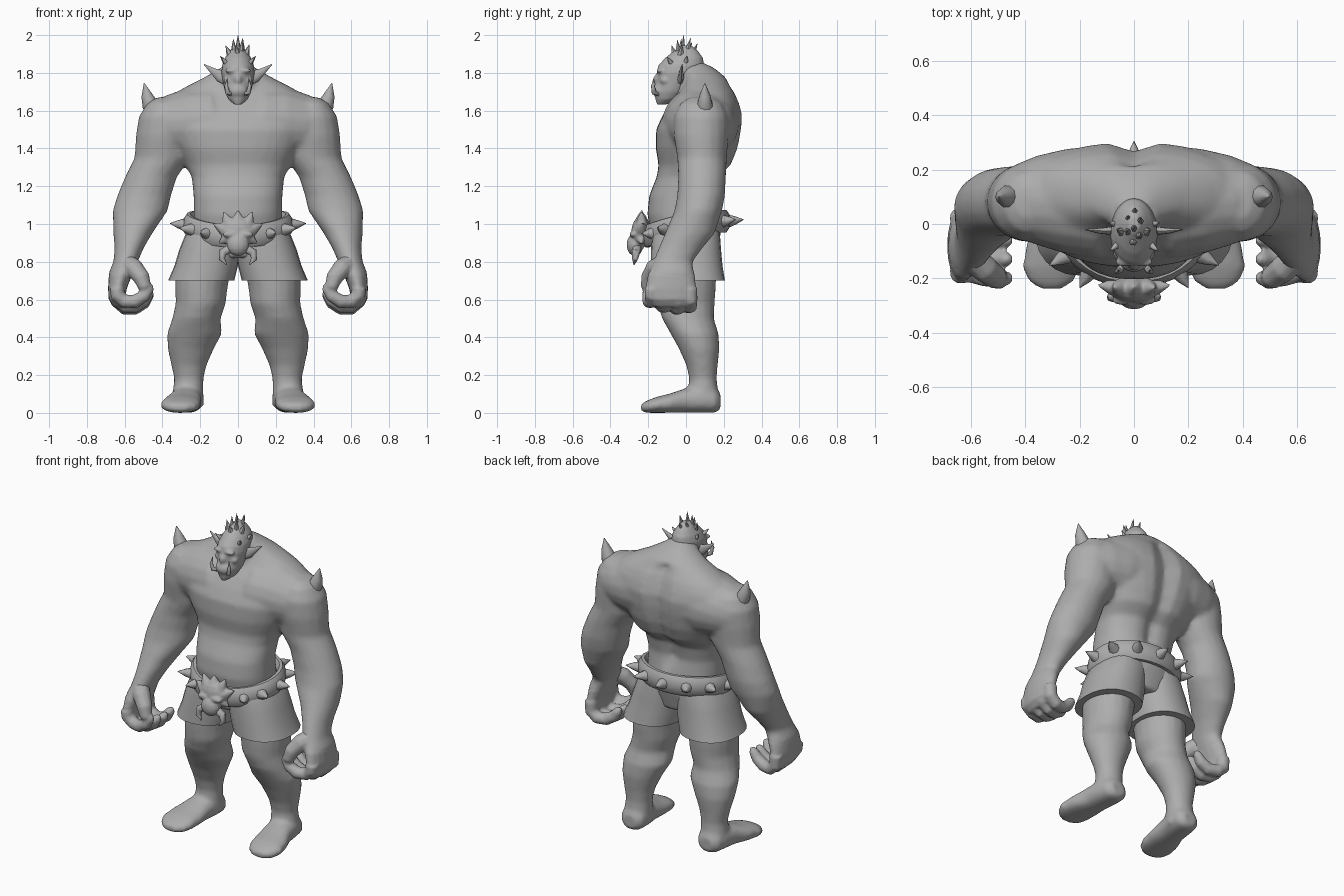
import bpy, bmesh, math
from mathutils import Vector

skin = bpy.data.materials.new("plain_grey")
skin.diffuse_color = (0.42, 0.42, 0.42, 1)


def finish(name, bm, mirror=False, angle=50):
    bmesh.ops.recalc_face_normals(bm, faces=bm.faces)
    me = bpy.data.meshes.new(name)
    bm.to_mesh(me)
    bm.free()
    me.materials.append(skin)
    ob = bpy.data.objects.new(name, me)
    bpy.context.collection.objects.link(ob)
    bpy.ops.object.select_all(action='DESELECT')
    ob.select_set(True)
    bpy.context.view_layer.objects.active = ob
    bpy.ops.object.shade_smooth_by_angle(angle=math.radians(angle))
    if mirror:
        ob.modifiers.new("mirror", 'MIRROR').use_mirror_merge = False
    return ob


def fuse(name, parts, voxel, smooth):
    """Blend overlapping parts into one smooth skin."""
    bm = bmesh.new()
    dg = bpy.context.evaluated_depsgraph_get()
    for ob in parts:
        ev = ob.evaluated_get(dg)
        bm.from_mesh(ev.to_mesh())
        ev.to_mesh_clear()
    for ob in parts:
        bpy.data.objects.remove(ob)
    ob = finish(name, bm)
    rm = ob.modifiers.new("blend", 'REMESH')
    rm.mode, rm.voxel_size, rm.use_smooth_shade = 'VOXEL', voxel, True
    sm = ob.modifiers.new("soften", 'SMOOTH')
    sm.factor, sm.iterations = 0.5, smooth
    return ob


def add_loft(bm, rows, n=18, axis=None, power=2.0):
    """Skin oval rings (x, y, z, half_a, half_b) along a path."""
    pts = [Vector(r[:3]) for r in rows]
    rings = []
    for i, r in enumerate(rows):
        if axis == 'z':
            u, v = Vector((1, 0, 0)), Vector((0, 1, 0))
        elif axis == 'y':
            u, v = Vector((1, 0, 0)), Vector((0, 0, 1))
        else:
            t = (pts[min(i + 1, len(pts) - 1)] - pts[max(i - 1, 0)]).normalized()
            ref = Vector((0, 0, 1)) if abs(t.y) > 0.8 else Vector((0, 1, 0))
            u = t.cross(ref).normalized()
            v = t.cross(u)
        ring = []
        for k in range(n):
            a = 2 * math.pi * k / n
            c, s = math.cos(a), math.sin(a)
            c = math.copysign(abs(c) ** (2 / power), c)
            s = math.copysign(abs(s) ** (2 / power), s)
            ring.append(bm.verts.new(pts[i] + u * c * r[3] + v * s * r[-1]))
        rings.append(ring)
    for p, q in zip(rings, rings[1:]):
        for k in range(n):
            bm.faces.new((p[k], p[(k + 1) % n], q[(k + 1) % n], q[k]))
    bm.faces.new(rings[0])
    bm.faces.new(rings[-1])


def loft(name, rows, mirror=False, **kw):
    bm = bmesh.new()
    add_loft(bm, rows, **kw)
    return finish(name, bm, mirror)


def spikes(name, items, mirror=False, n=8):
    """Several tapering spikes (base, tip, radius) in one object."""
    bm = bmesh.new()
    for base, tip, r in items:
        b, t = Vector(base), Vector(tip)
        add_loft(bm, [(*b, r), (*b.lerp(t, 0.5), r * 0.6), (*t, r * 0.04)], n=n)
    return finish(name, bm, mirror)


def blob(name, loc, size, mirror=False):
    bm = bmesh.new()
    bmesh.ops.create_uvsphere(bm, u_segments=14, v_segments=8, radius=1)
    for v in bm.verts:
        v.co = Vector(loc) + v.co * Vector(size)
    return finish(name, bm, mirror)


# Torso with hunched back
rows = [(.82, 0, .17, .15), (.95, 0, .235, .185), (1.05, -.02, .235, .185),
        (1.15, -.02, .235, .175), (1.25, .01, .245, .165), (1.31, .05, .28, .195),
        (1.40, .06, .33, .22), (1.50, .07, .38, .228), (1.58, .09, .41, .212),
        (1.64, .10, .40, .185), (1.69, .11, .34, .155), (1.73, .11, .27, .13),
        (1.77, .105, .19, .11), (1.81, .08, .12, .09), (1.84, .06, .07, .065)]
torso = loft("torso", [(0, y, z, a, b) for z, y, a, b in rows], n=32, axis='z', power=2.3)
for v in torso.data.vertices:  # spine groove
    if v.co.y > 0.1 and 1.1 < v.co.z < 1.75:
        v.co.y -= 0.035 * math.exp(-(v.co.x / 0.05) ** 2)
neck = loft("neck", [(0, .07, 1.64, .12), (0, .05, 1.74, .11), (0, .015, 1.83, .085)], n=16)

# Shoulders and arms
shoulder = loft("shoulder", [(.12, .08, 1.54, .19, .21), (.25, .085, 1.53, .19, .195),
                             (.36, .088, 1.52, .165, .165), (.44, .088, 1.51, .115, .13),
                             (.49, .088, 1.50, .06, .07)], True)
rows = [(1.67, .39, .08, .04, .06), (1.64, .39, .08, .09, .11), (1.57, .385, .08, .14, .145),
        (1.47, .388, .08, .153, .147), (1.35, .40, .085, .148, .132), (1.25, .46, .085, .138, .127),
        (1.15, .497, .08, .143, .127), (1.07, .518, .065, .146, .127), (.95, .557, .02, .103, .132),
        (.87, .577, -.03, .077, .117), (.80, .595, -.07, .065, .105), (.74, .62, -.075, .065, .12),
        (.70, .63, -.075, .055, .12)]
arm = loft("arm", [(x, y, z, a, b) for z, x, y, a, b in rows], True, axis='z')

# Legs and feet
rows = [(.80, .18, 0, .15, .165), (.65, .195, 0, .138, .158), (.58, .197, 0, .133, .153),
        (.50, .22, .01, .128, .138), (.42, .23, .045, .146, .128), (.34, .25, .07, .123, .108),
        (.25, .26, .085, .093, .083), (.18, .26, .09, .078, .073), (.10, .265, .09, .083, .083),
        (.04, .265, .09, .085, .085)]
leg = loft("leg", [(x, y, z, a, b) for z, x, y, a, b in rows], True, axis='z')
foot = loft("foot", [(.265, .182, .06, .045, .045), (.265, .155, .065, .077, .065),
                     (.27, .08, .07, .087, .07), (.28, 0, .066, .087, .066),
                     (.295, -.08, .052, .103, .052), (.305, -.16, .042, .107, .042),
                     (.305, -.21, .032, .085, .032), (.305, -.238, .027, .045, .02)],
            True, axis='y', power=2.3)
fuse("body", [torso, neck, shoulder, arm, leg, foot], 0.014, 6)

# Curled hands
palm = loft("palm", [(.60, -.07, .80, .06, .10), (.622, -.078, .73, .062, .125),
                     (.638, -.08, .66, .05, .135), (.642, -.075, .60, .043, .125),
                     (.63, -.065, .56, .028, .10)], True, axis='z')
bm = bmesh.new()
for i, y in enumerate((-.18, -.11, -.04, .022)):
    d = (.035, .01, 0, .008)[i]
    add_loft(bm, [(.64, y, .66, .04), (.637, y, .588 + d, .04), (.60, y, .555 + d, .037),
                  (.545, y - .015, .555 + d, .037), (.495, y - .02, .585 + d, .034),
                  (.468, y - .02, .625 + d, .026), (.46, y - .02, .645 + d, .012)], n=10)
fingers = finish("fingers", bm, True)
thumb = loft("thumb", [(.60, -.11, .80, .05), (.55, -.165, .765, .052), (.51, -.195, .715, .045),
                       (.495, -.205, .665, .036), (.50, -.205, .63, .014)], True, n=10)
fuse("hands", [palm, fingers, thumb], 0.009, 3)

# Shorts
loft("shorts", [(.11, 0, 1.0, .13, .17), (.13, 0, .94, .15, .18), (.15, 0, .86, .162, .186),
                (.168, .003, .78, .168, .19), (.195, .008, .70, .175, .198)],
     True, axis='z', power=2.3, n=24)

# Belt, dipping at the front, with studs
bm = bmesh.new()
N, M = 36, 10
grid = []
studs = []
for i in range(N):
    a = 2 * math.pi * i / N
    c, s = math.cos(a), math.sin(a)
    zc = .975 + .04 * s + .02 * c * c
    grid.append([bm.verts.new(((.262 + .03 * math.cos(q)) * c, (.205 + .03 * math.cos(q)) * s,
                               zc + .062 * math.sin(q)))
                 for q in (2 * math.pi * j / M for j in range(M))])
    if i % 3 == 0 and not 24 <= i <= 30:
        out = Vector((c, s, 0.1))
        base = Vector((.275 * c, .22 * s, zc))
        studs.append((base, base + out * .085, .036))
for i in range(N):
    p, q = grid[i], grid[(i + 1) % N]
    for j in range(M):
        bm.faces.new((p[j], p[(j + 1) % M], q[(j + 1) % M], q[j]))
finish("belt", bm)
spikes("belt_studs", studs)
spikes("front_belt_studs", [((.165, -.175, .95), (.2, -.235, .95), .034)], True)

# Beast-head buckle
fuse("buckle", [
    blob("skull", (0, -.24, .955), (.09, .05, .085)),
    blob("snout", (0, -.27, .89), (.06, .045, .06)),
    blob("brow", (.042, -.28, .945), (.04, .018, .018), True),
    spikes("points", [((0, -.235, 1.0), (0, -.235, 1.075), .045),
                      ((.045, -.235, .99), (.078, -.235, 1.07), .04),
                      ((.05, -.235, .96), (.135, -.225, 1.005), .045),
                      ((.05, -.24, .93), (.105, -.235, .895), .035)], True)], 0.007, 2)
loft("buckle_tusk", [(.04, -.26, .87, .024), (.08, -.265, .85, .022),
                     (.085, -.27, .815, .016), (.06, -.275, .785, .003)], True, n=8)

# Shoulder horns
loft("shoulder_horn", [(.435, .1, 1.58, .044), (.465, .1, 1.63, .043), (.482, .1, 1.68, .03),
                       (.497, .1, 1.745, .002)], True, n=10)

# Head
rows = [(1.632, -.13, .02, .025), (1.66, -.10, .052, .062), (1.70, -.08, .07, .088),
        (1.75, -.055, .08, .1), (1.80, -.04, .088, .115), (1.84, -.025, .085, .122),
        (1.88, -.01, .07, .1), (1.915, 0, .046, .065), (1.945, 0, .02, .03)]
fuse("head", [
    loft("skull", [(0, y, z, a, b) for z, y, a, b in rows], axis='z', n=20),
    blob("muzzle", (0, -.135, 1.705), (.055, .043, .042)),
    blob("nose", (0, -.155, 1.765), (.02, .017, .028)),
    blob("brow", (.034, -.138, 1.812), (.038, .02, .013), True),
    blob("cheek", (.05, -.11, 1.76), (.028, .028, .022), True)], 0.008, 4)
loft("ear", [(.06, -.03, 1.765, .03, .02), (.095, -.025, 1.785, .032, .014),
             (.13, -.025, 1.808, .018, .01), (.18, -.02, 1.845, .002, .002)], True, n=10)
loft("tusk", [(.035, -.145, 1.69, .013), (.055, -.17, 1.695, .013),
              (.062, -.175, 1.73, .01), (.056, -.17, 1.775, .001)], True, n=8)
spikes("head_studs", [((.065, -.08, 1.855), (.09, -.1, 1.885), .013),
                      ((.07, 0, 1.86), (.095, .005, 1.89), .013)], True)

# Hair tufts
tufts = [(0, -.02, 0, -.012, 2.0), (.015, -.04, .022, -.045, 1.975), (-.02, -.03, -.025, -.025, 1.98),
         (.02, 0, .025, .025, 1.985), (-.02, .01, -.022, .03, 1.96), (.04, -.03, .06, -.02, 1.95),
         (-.04, -.03, -.065, -.02, 1.945), (0, .03, .005, .06, 1.955), (0, -.06, -.01, -.075, 1.945)]
spikes("hair", [((x, y, 1.89), (tx, ty, tz), .02) for x, y, tx, ty, tz in tufts], n=6)
